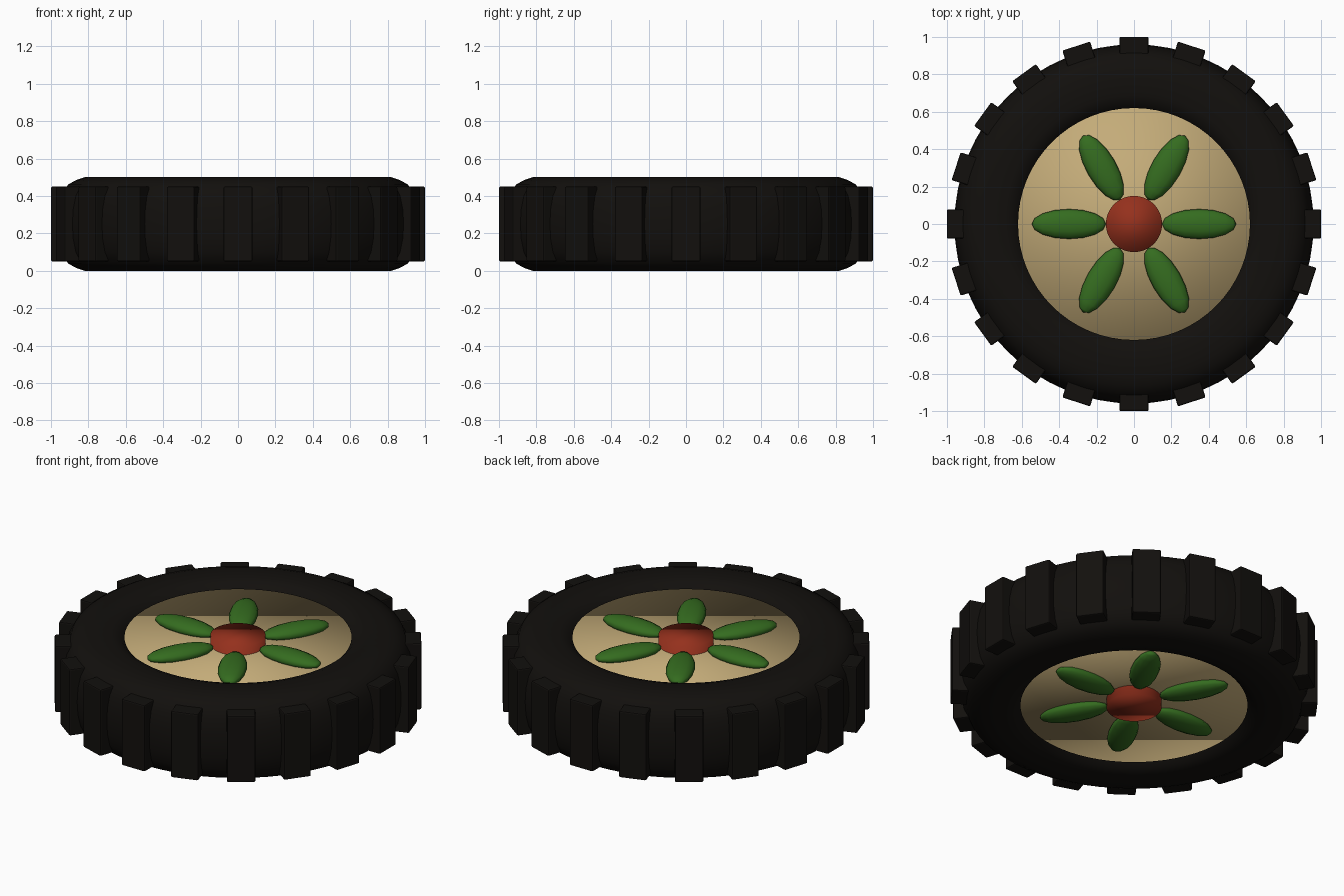
import bpy, bmesh, math
from mathutils import Matrix

if "Cube" in bpy.data.objects:
    bpy.data.objects.remove(bpy.data.objects["Cube"])


def material(name, color):
    m = bpy.data.materials.new(name)
    m.diffuse_color = (*color, 1)
    m.use_nodes = True
    m.node_tree.nodes["Principled BSDF"].inputs["Base Color"].default_value = m.diffuse_color
    return m


BLACK = material("rubber", (0.006, 0.005, 0.004))
TAN = material("tan", (0.55, 0.41, 0.19))
RED = material("red", (0.30, 0.03, 0.012))
GREEN = material("green", (0.035, 0.15, 0.014))


def make(name, bm, mat, smooth=True):
    bmesh.ops.recalc_face_normals(bm, faces=bm.faces)
    for f in bm.faces:
        f.smooth = smooth
    me = bpy.data.meshes.new(name)
    bm.to_mesh(me)
    bm.free()
    me.materials.append(mat)
    ob = bpy.data.objects.new(name, me)
    bpy.context.collection.objects.link(ob)
    return ob


def disc(name, r, z0, z1, mat):
    bm = bmesh.new()
    bmesh.ops.create_cone(bm, cap_ends=True, segments=64, radius1=r, radius2=r,
                          depth=z1 - z0,
                          matrix=Matrix.Translation((0, 0, (z0 + z1) / 2)))
    return make(name, bm, mat)


# Tyre: half profile mirrored about the mid plane, then spun
half = [(0.62, 0.46), (0.645, 0.485), (0.69, 0.5), (0.82, 0.5), (0.865, 0.485),
        (0.91, 0.46), (0.94, 0.40), (0.955, 0.33)]
profile = half + [(0.96, 0.25)] + [(r, 0.5 - z) for r, z in reversed(half)]
bm = bmesh.new()
vs = [bm.verts.new((r, 0, z)) for r, z in profile]
es = [bm.edges.new(p) for p in zip(vs, vs[1:])]
bmesh.ops.spin(bm, geom=vs + es, cent=(0, 0, 0), axis=(0, 0, 1),
               angle=math.tau, steps=64, use_duplicate=False)
bmesh.ops.remove_doubles(bm, verts=bm.verts, dist=1e-4)
make("tyre", bm, BLACK)

# Tread blocks around the rim
for i in range(20):
    bm = bmesh.new()
    bmesh.ops.create_cube(bm, size=1, matrix=Matrix.Translation((0.95, 0, 0.25))
                          @ Matrix.Diagonal((0.10, 0.156, 0.40, 1)))
    bmesh.ops.bevel(bm, geom=bm.edges[:], offset=0.008, segments=2,
                    profile=0.5, affect='EDGES')
    bm.transform(Matrix.Rotation(i * math.tau / 20, 4, 'Z'))
    make(f"tread_{i}", bm, BLACK, False)

# Wheel disc and centre hub, running through both sides
disc("wheel_disc", 0.80, 0.08, 0.42, TAN)
disc("centre_hub", 0.15, 0.025, 0.475, RED)

# Six petals on each face
for side, z in (("top", 0.435), ("bottom", 0.065)):
    for i in range(6):
        bm = bmesh.new()
        bmesh.ops.create_uvsphere(bm, u_segments=12, v_segments=8, radius=1)
        bm.transform(Matrix.Rotation(i * math.tau / 6, 4, 'Z')
                     @ Matrix.Translation((0.348, 0, z))
                     @ Matrix.Diagonal((0.198, 0.08, 0.04, 1))
                     @ Matrix.Rotation(math.pi / 2, 4, 'Y'))
        make(f"{side}_petal_{i}", bm, GREEN)
